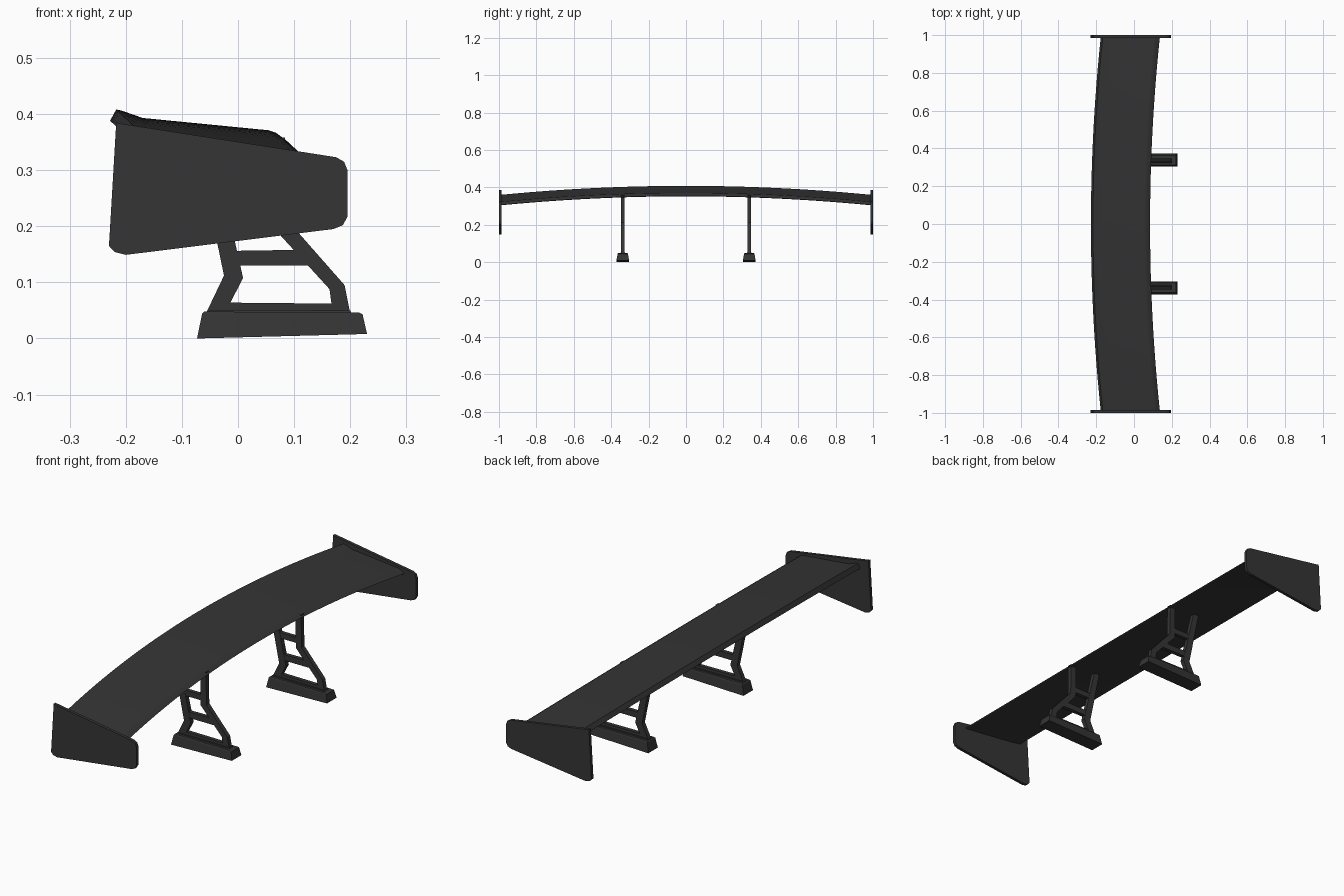
import bpy
import bmesh
import math

if "Cube" in bpy.data.objects:
    bpy.data.objects.remove(bpy.data.objects["Cube"], do_unlink=True)

black = bpy.data.materials.new("matte_black")
black.use_nodes = True
black.diffuse_color = (0.035, 0.035, 0.035, 1)
black.node_tree.nodes["Principled BSDF"].inputs["Base Color"].default_value = black.diffuse_color


def loft(name, rings, smooth=False):
    """Skin a list of equal closed rings and cap both ends."""
    bm = bmesh.new()
    loops = [[bm.verts.new(p) for p in ring] for ring in rings]
    n = len(loops[0])
    for a, b in zip(loops, loops[1:]):
        for i in range(n):
            j = (i + 1) % n
            bm.faces.new((a[i], a[j], b[j], b[i]))
    bm.faces.new(loops[0])
    bm.faces.new(loops[-1])
    bmesh.ops.recalc_face_normals(bm, faces=bm.faces)
    mesh = bpy.data.meshes.new(name)
    bm.to_mesh(mesh)
    bm.free()
    obj = bpy.data.objects.new(name, mesh)
    bpy.context.collection.objects.link(obj)
    mesh.materials.append(black)
    if smooth:
        bpy.ops.object.select_all(action="DESELECT")
        obj.select_set(True)
        bpy.context.view_layer.objects.active = obj
        bpy.ops.object.shade_smooth_by_angle(angle=math.radians(20))
    return obj


def slab(name, outline, y, thick):
    """Extrude a side outline (x, z) about a y position."""
    return loft(name, [[(x, y + s * thick / 2, z) for x, z in outline] for s in (-1, 1)])


# Wing blade: lipped section swept along an arch
section = [(-0.228, 0.388), (-0.217, 0.408), (-0.207, 0.406), (-0.17, 0.393),
           (0.055, 0.371), (0.067, 0.367), (0.085, 0.354), (0.08, 0.352), (-0.17, 0.379)]
steps = 24
blade = []
for k in range(steps + 1):
    t = 2 * k / steps - 1
    blade.append([(x + 0.052 * t * t, 0.99 * t, z - 0.048 * t * t) for x, z in section])
loft("wing_blade", blade, smooth=True)

# Outlines shared by both sides
plate = [(-0.217, 0.385), (-0.21, 0.383), (0.175, 0.323), (0.189, 0.315), (0.195, 0.3),
         (0.195, 0.217), (0.187, 0.202), (0.17, 0.195), (-0.2, 0.149), (-0.22, 0.154), (-0.23, 0.165)]
rear_leg = [(-0.057, 0.045), (-0.025, 0.112), (-0.078, 0.37), (-0.05, 0.37), (0.009, 0.108), (-0.023, 0.045)]
front_leg = [(0.2, 0.045), (0.19, 0.095), (0.087, 0.212), (0.084, 0.358),
             (0.056, 0.36), (0.058, 0.203), (0.163, 0.088), (0.169, 0.045)]
bars = {"lower_bar": [(-0.03, 0.045), (0.18, 0.045), (0.18, 0.062), (-0.03, 0.064)],
        "middle_bar": [(-0.01, 0.13), (0.13, 0.13), (0.11, 0.158), (-0.015, 0.156)],
        "upper_bar": [(-0.03, 0.225), (0.07, 0.225), (0.07, 0.25), (-0.035, 0.25)]}


def foot_ring(x0, x1, half, z0, z1, y):
    return [(x0, y - half, z0), (x1, y - half, z1), (x1, y + half, z1), (x0, y + half, z0)]


for side, label in ((-1, "front"), (1, "back")):
    # End plate
    slab(label + "_end_plate", plate, side * 0.993, 0.014)

    # Support frame
    y = side * 0.338
    slab(label + "_support_rear_leg", rear_leg, y, 0.02)
    slab(label + "_support_front_leg", front_leg, y, 0.02)
    for bar, outline in bars.items():
        slab(label + "_support_" + bar, outline, y, 0.018)

    # Tapered foot with a low raised pad
    loft(label + "_foot", [foot_ring(-0.073, 0.23, 0.034, 0, 0.008, y),
                           foot_ring(-0.064, 0.222, 0.028, 0.044, 0.043, y),
                           foot_ring(-0.06, 0.216, 0.025, 0.048, 0.046, y)])
    loft(label + "_foot_pad", [foot_ring(-0.055, 0.205, 0.016, 0.04, 0.04, y),
                               foot_ring(-0.05, 0.2, 0.013, 0.051, 0.05, y)])
